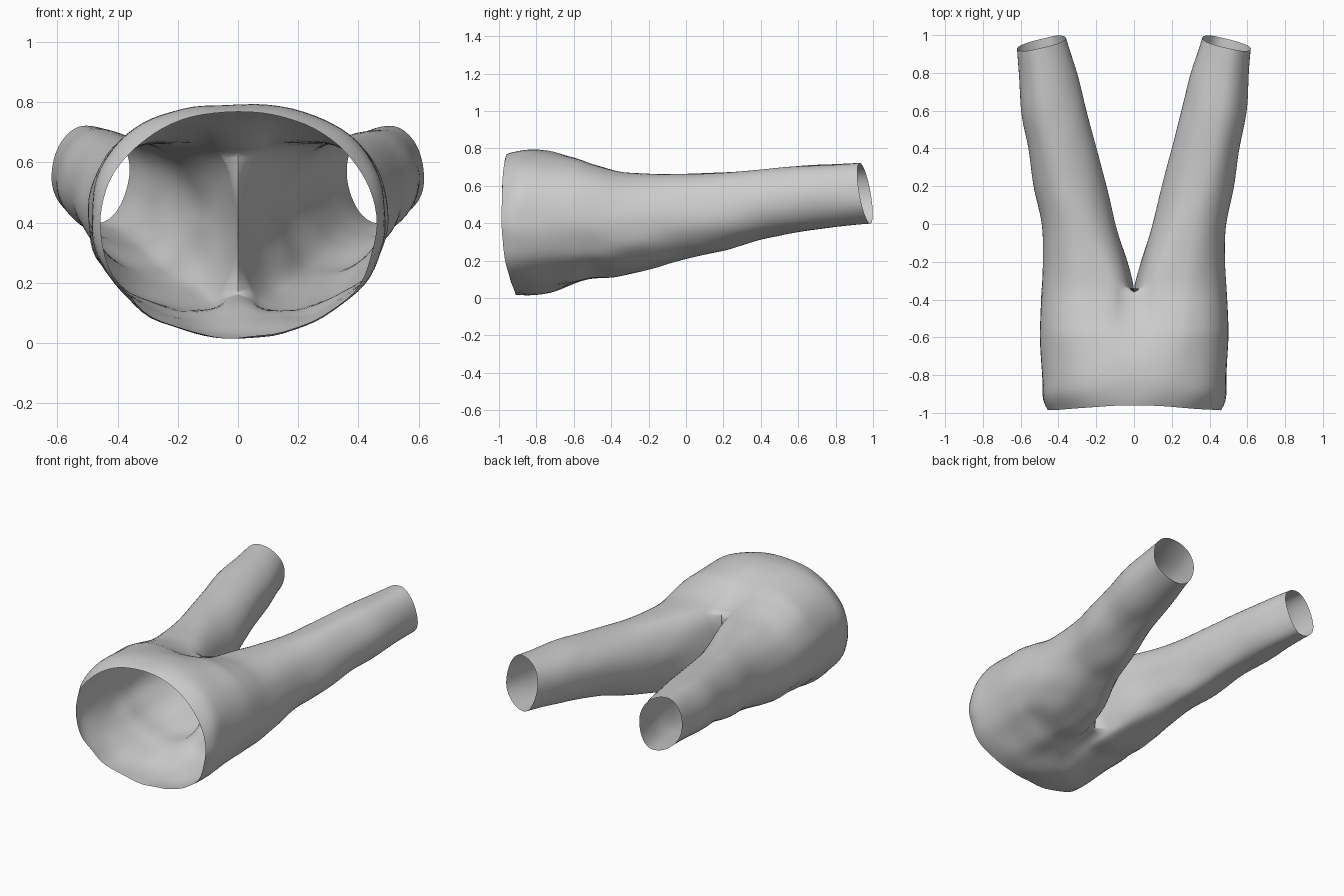
import bpy, bmesh
from math import sin, cos, radians
from mathutils import Vector, noise

if "Cube" in bpy.data.objects:
    bpy.data.objects.remove(bpy.data.objects["Cube"])

# profile along the garment: y, inner x, outer x, top z, bottom z
KEYS = [(-1.0, 0, .452, .75, .024), (-.93, 0, .483, .78, .016), (-.8, 0, .488, .793, .014),
        (-.6, 0, .498, .76, .065), (-.5, 0, .497, .72, .1), (-.36, 0, .492, .675, .117),
        (-.2, .037, .484, .665, .155), (0, .098, .488, .665, .21), (.2, .147, .53, .67, .255),
        (.4, .2, .557, .688, .315), (.6, .25, .597, .706, .35), (.8, .3, .609, .714, .38),
        (1.0, .365, .626, .724, .4)]
CROTCH = -.36
ARC, INNER = 40, 20        # points on the outer arc and along the inner leg
OPEN = 122                 # angle where the inner leg meets the outer arc


def section(y):
    """Smoothly interpolated profile row at y."""
    y = max(-1, min(1, y))
    i = max(k for k in range(len(KEYS) - 1) if KEYS[k][0] <= y)
    a, b = KEYS[i], KEYS[i + 1]
    p, n = KEYS[max(i - 1, 0)], KEYS[min(i + 2, len(KEYS) - 1)]
    h = b[0] - a[0]
    t = (y - a[0]) / h
    out = []
    for c in range(1, 5):
        ma = (b[c] - p[c]) / (b[0] - p[0]) * h
        mb = (n[c] - a[c]) / (n[0] - a[0]) * h
        out.append((2*t**3 - 3*t*t + 1) * a[c] + (t**3 - 2*t*t + t) * ma
                   + (3*t*t - 2*t**3) * b[c] + (t**3 - t*t) * mb)
    return out


def smooth(v, lo, hi):
    t = max(0, min(1, (v - lo) / (hi - lo)))
    return t * t * (3 - 2 * t)


def torso_point(y0, u):
    a = radians(90 - 180 * u)
    c, s = max(0, cos(a)), sin(a)
    # slanted waist edge, fading out toward the crotch
    edge = .025 * max(0, s)**4 + .075 * max(0, -s)**2
    y = y0 + edge * (1 - smooth(y0, -.985, -.6))
    _, ox, top, bot = section(y)
    cz, rz = (top + bot) / 2, (top - bot) / 2
    if s > 0:              # fuller shoulders on the upper side
        e = .95 - .12 * smooth(y0, -.985, -.88)
        c, s = c ** e, s ** e
    return Vector((ox * c, y, cz + rz * s))


def leg_point(y0, deg):
    a = radians(deg)
    c, s = cos(a), sin(a)
    # slanted cuff
    y = y0 - (.03 * c + .028 * s) * smooth(y0, .2, .955)
    ix, ox, top, bot = section(y)
    cx, rx = (ix + ox) / 2, (ox - ix) / 2
    cz, rz = (top + bot) / 2, (top - bot) / 2
    if c < 0:              # flatter inner side close to the crotch
        c = -abs(c) ** (.4 + .6 * smooth(y0, CROTCH, .15))
    # section leans: top outward, underside inward
    lean = .2 if s > 0 else .38 - .18 * smooth(y0, CROTCH, .9)
    if s > 0:
        lean *= smooth(y0, -.3, .6)
    c += lean * s * (1 - abs(c))
    return Vector((cx + rx * c, y, cz + rz * s))


def bridge(bm, r0, r1, closed, flip):
    n = len(r0)
    for i in range(n if closed else n - 1):
        j = (i + 1) % n
        f = [r0[i], r0[j], r1[j], r1[i]]
        bm.faces.new(f[::-1] if flip else f)


def build_half(bm, side):
    def ring(pts):
        return [bm.verts.new((p.x * side, p.y, p.z)) for p in pts]

    # hips: half rings that morph into the leg's outer arc
    prev = None
    for k in range(25):
        y = -.985 + (CROTCH + .985) * k / 24
        w = smooth(y, -.75, CROTCH)
        pts = []
        for i in range(ARC + 1):
            u = i / ARC
            p = torso_point(y, u).lerp(leg_point(y, OPEN - 2 * OPEN * u), w)
            if i in (0, ARC):
                p.x = 0
            pts.append(p)
        cur = ring(pts)
        if prev:
            bridge(bm, prev, cur, False, side < 0)
        prev = cur
    # crotch seam closes the half ring
    inner = [-OPEN - (360 - 2 * OPEN) * i / INNER for i in range(1, INNER)]
    prev += ring([Vector((0, CROTCH, leg_point(CROTCH, d).z)) for d in inner])
    # leg tube
    angles = [OPEN - 2 * OPEN * i / ARC for i in range(ARC + 1)] + inner
    for k in range(1, 45):
        y = CROTCH + (.957 - CROTCH) * k / 44
        cur = ring([leg_point(y, d) for d in angles])
        bridge(bm, prev, cur, True, side < 0)
        prev = cur


bm = bmesh.new()
for side in (1, -1):
    build_half(bm, side)
bmesh.ops.remove_doubles(bm, verts=bm.verts, dist=.0003)
bmesh.ops.recalc_face_normals(bm, faces=bm.faces)

# soft cloth wrinkles, stronger on the underside
bm.normal_update()
for v, n in [(v, v.normal.copy()) for v in bm.verts]:
    p = v.co
    low = 1 - smooth(p.z, .1, .5)
    d = noise.noise(Vector((p.x * 8, p.y * 4, p.z * 9 + 3)))
    v.co = p + n * d * (.004 + .008 * low)
    v.co.z = max(0, v.co.z)

mesh = bpy.data.meshes.new("trousers")
bm.to_mesh(mesh)
bm.free()
trousers = bpy.data.objects.new("trousers", mesh)
bpy.context.collection.objects.link(trousers)
bpy.context.view_layer.objects.active = trousers
trousers.select_set(True)
bpy.ops.object.shade_smooth_by_angle(angle=radians(50))
